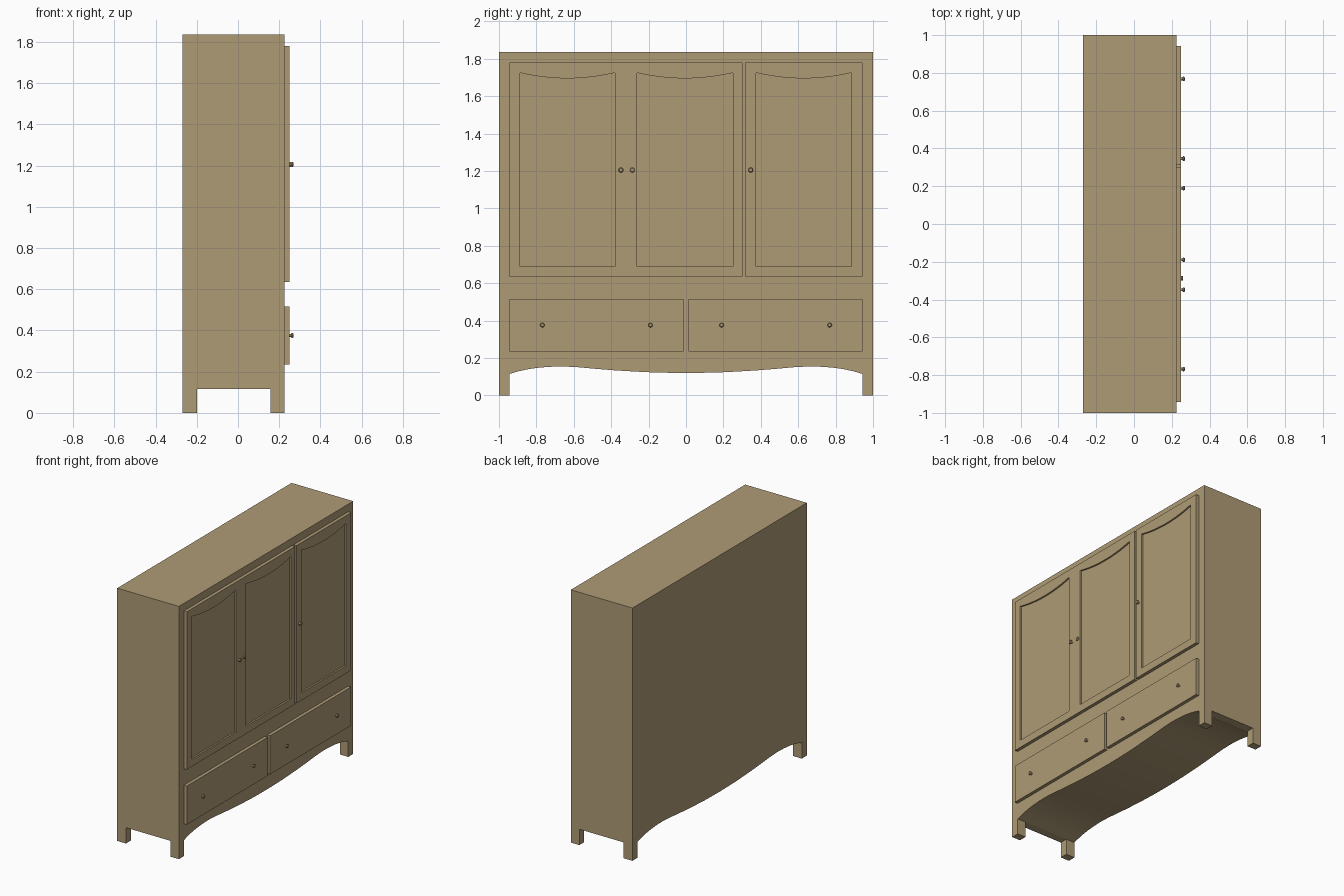
import bpy, bmesh, math
from mathutils import Matrix

if "Cube" in bpy.data.objects:
    bpy.data.objects.remove(bpy.data.objects["Cube"])

wood = bpy.data.materials.new("wood")
wood.diffuse_color = (0.43, 0.33, 0.18, 1)
wood.use_nodes = True
wood.node_tree.nodes["Principled BSDF"].inputs["Base Color"].default_value = wood.diffuse_color


def finish(name, bm):
    bmesh.ops.recalc_face_normals(bm, faces=bm.faces[:])
    me = bpy.data.meshes.new(name)
    bm.to_mesh(me)
    bm.free()
    me.materials.append(wood)
    ob = bpy.data.objects.new(name, me)
    bpy.context.collection.objects.link(ob)
    return ob


def prism(name, pts, x0, x1):
    """Extrude a (y, z) outline along x."""
    bm = bmesh.new()
    f = bm.faces.new([bm.verts.new((x0, y, z)) for y, z in pts])
    ext = bmesh.ops.extrude_face_region(bm, geom=[f])["geom"]
    bmesh.ops.translate(bm, vec=(x1 - x0, 0, 0),
                        verts=[v for v in ext if isinstance(v, bmesh.types.BMVert)])
    return finish(name, bm)


def rect(y0, y1, z0, z1):
    return [(y0, z0), (y1, z0), (y1, z1), (y0, z1)]


def cut(ob, cutter):
    cutter.hide_render = True
    m = ob.modifiers.new("cut", "BOOLEAN")
    m.operation, m.solver, m.object = "DIFFERENCE", "EXACT", cutter
    bpy.context.view_layer.objects.active = ob
    bpy.ops.object.modifier_apply(modifier=m.name)
    bpy.data.objects.remove(cutter)


def knob(name, x, y, z, r):
    """Turned knob: thin stem with a wider head, axis along x."""
    prof = [(0, -.005), (.6, -.005), (.6, .008), (1, .011), (1, .016), (.7, .020), (0, .020)]
    bm = bmesh.new()
    vs = [bm.verts.new((h, k * r, 0)) for k, h in prof]
    es = [bm.edges.new(p) for p in zip(vs, vs[1:])]
    bmesh.ops.spin(bm, geom=vs + es, axis=(1, 0, 0), cent=(0, 0, 0),
                   angle=2 * math.pi, steps=16)
    bmesh.ops.remove_doubles(bm, verts=bm.verts[:], dist=1e-5)
    bmesh.ops.transform(bm, matrix=Matrix.Translation((x, y, z)), verts=bm.verts[:])
    ob = finish(name, bm)
    bpy.ops.object.select_all(action="DESELECT")
    ob.select_set(True)
    bpy.context.view_layer.objects.active = ob
    bpy.ops.object.shade_smooth_by_angle(angle=math.radians(35))


BACK, FACE, FRONT = -0.27, 0.225, 0.249

# Cabinet body: outline with feet and wavy apron, then opened between the feet
half = [(.943, .115), (.9, .128), (.85, .139), (.8, .147), (.73, .153), (.66, .155), (.58, .151),
        (.48, .142), (.38, .134), (.28, .128), (.18, .123), (.09, .121)]
wave = half + [(0, .12)] + [(-y, z) for y, z in reversed(half)]
outline = [(1, 1.835), (1, 0), (.943, 0)] + wave + [(-.943, 0), (-1, 0), (-1, 1.835)]
body = prism("cabinet_body", outline, BACK, FACE)
cut(body, prism("foot_gap", rect(-1.1, 1.1, -.1, .115), -0.20, 0.157))


# Doors with recessed panels that have a sagging top edge
def door(name, y0, y1, panels):
    ob = prism(name, rect(y0, y1, .635, 1.78), FACE, FRONT)
    for a, b in panels:
        n = 12
        top = [(b + (a - b) * i / n, 1.695 + .03 * (2 * i / n - 1) ** 2) for i in range(n + 1)]
        cut(ob, prism("panel_recess", [(a, .69), (b, .69)] + top, FRONT - .012, FRONT + .05))


door("double_door", -.943, .301, [(-.888, -.38), (-.263, .251)])
door("single_door", .316, .943, [(.375, .884)])

# Drawers
for name, a, b in (("left_drawer", -.943, -.013), ("right_drawer", .013, .943)):
    prism(name, rect(a, b, .235, .515), FACE, FRONT)

# Knobs
for y, x in ((-.348, FRONT), (-.287, FRONT - .009), (.346, FRONT)):
    knob("door_knob", x, y, 1.205, .013)
for y in (-.768, -.19, .19, .768):
    knob("drawer_knob", FRONT, y, .376, .012)
